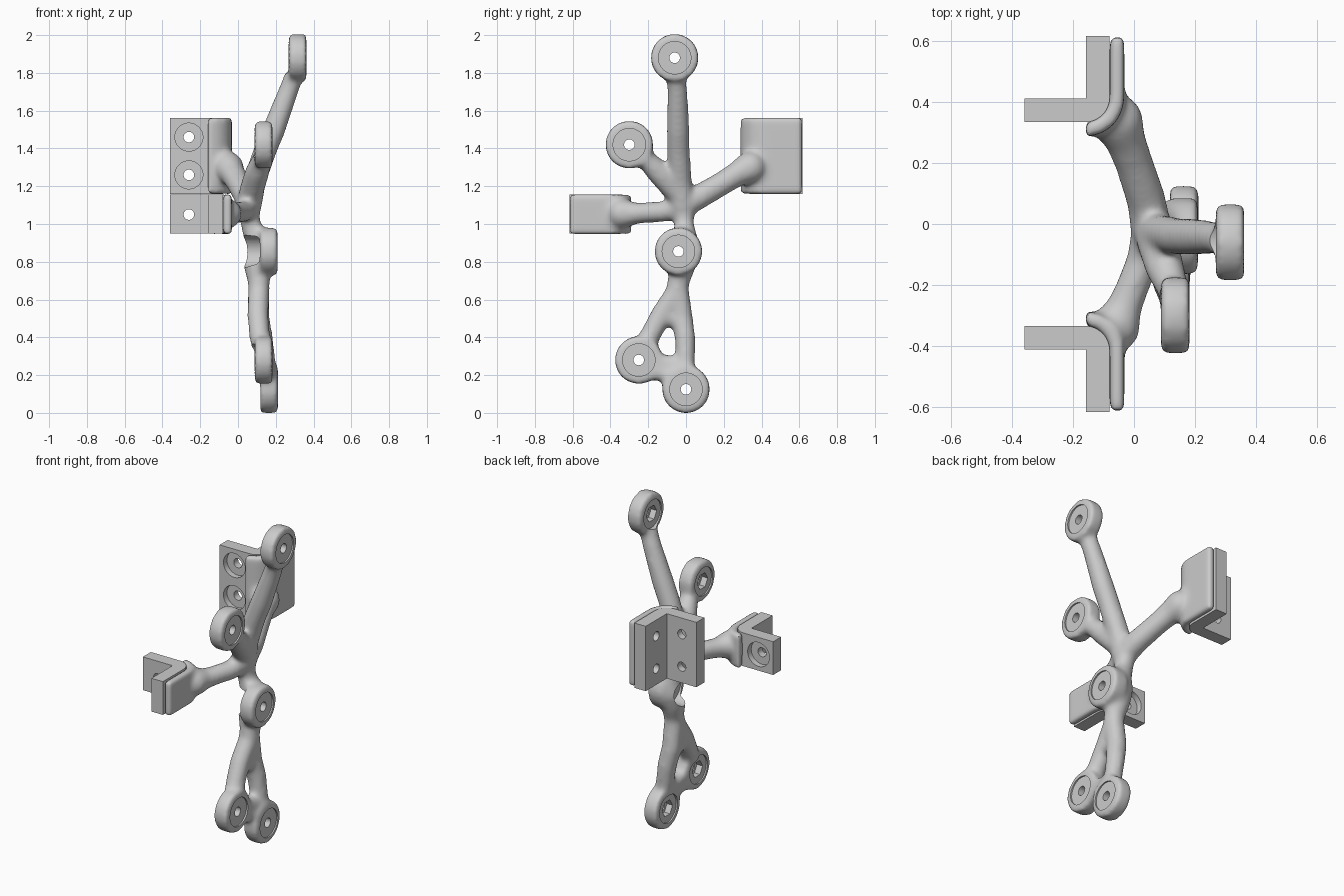
import bpy, bmesh, math
from mathutils import Matrix, Vector

if "Cube" in bpy.data.objects:
    bpy.data.objects.remove(bpy.data.objects["Cube"])


def make(name, bm):
    me = bpy.data.meshes.new(name)
    bmesh.ops.recalc_face_normals(bm, faces=bm.faces)
    bm.to_mesh(me)
    bm.free()
    ob = bpy.data.objects.new(name, me)
    bpy.context.collection.objects.link(ob)
    return ob


def bake(ob):
    dg = bpy.context.evaluated_depsgraph_get()
    me = bpy.data.meshes.new_from_object(ob.evaluated_get(dg))
    ob.modifiers.clear()
    ob.data = me


def add_cyl(bm, axis, c, r, depth, seg=48):
    rot = Matrix.Rotation(math.pi / 2, 4, 'Y' if axis == 'X' else 'X')
    bmesh.ops.create_cone(bm, cap_ends=True, segments=seg, radius1=r, radius2=r,
                          depth=depth, matrix=Matrix.Translation(c) @ rot)


def drill(ob, holes):
    """Subtract cylinders given as (axis, centre, radius, depth, segments)."""
    cutters = []
    for h in holes:
        bm = bmesh.new()
        add_cyl(bm, *h)
        cutter = make("cutter", bm)
        cutter.hide_render = True
        cutters.append(cutter)
        m = ob.modifiers.new("drill", 'BOOLEAN')
        m.operation, m.solver, m.object = 'DIFFERENCE', 'EXACT', cutter
    bake(ob)
    for c in cutters:
        bpy.data.objects.remove(c)


def limb(bm, pts):
    """Tapered round limb through (x, y, z, radius) points."""
    for a, b in zip(pts, pts[1:]):
        a, b = Vector(a), Vector(b)
        n = max(2, int((b - a).length / 0.018))
        for i in range(n + 1):
            p = a.lerp(b, i / n)
            bmesh.ops.create_icosphere(bm, subdivisions=3, radius=p[3] + 0.006,
                                       matrix=Matrix.Translation(p.xyz))


def prism(bm, outline, z0, z1):
    f = bm.faces.new([bm.verts.new((x, y, z0)) for x, y in outline])
    g = bmesh.ops.extrude_face_region(bm, geom=[f])
    bmesh.ops.translate(bm, vec=(0, 0, z1 - z0),
                        verts=[v for v in g['geom'] if isinstance(v, bmesh.types.BMVert)])


def bend(r, side, a0=-90, a1=0):
    """Rounded outer corner of a bracket, in plan."""
    return [(-0.16 + r * math.cos(math.radians(a0 + (a1 - a0) * i / 12)),
             side * (0.415 + r * math.sin(math.radians(a0 + (a1 - a0) * i / 12))))
            for i in range(13)]


def smooth(ob, angle=35):
    bpy.ops.object.select_all(action='DESELECT')
    bpy.context.view_layer.objects.active = ob
    ob.select_set(True)
    bpy.ops.object.shade_smooth_by_angle(angle=math.radians(angle))


bosses = {"top": (0.315, -0.06, 1.88), "upper_side": (0.135, -0.30, 1.42),
          "middle": (0.163, -0.04, 0.855), "lower_side": (0.135, -0.25, 0.28),
          "bottom": (0.165, 0.0, 0.125)}
brackets = [("large", 1, 1.16, 1.56, (1.26, 1.46)), ("small", -1, 0.95, 1.155, (1.05,))]

# organic body: limbs, bosses and pads fused and smoothed
bm = bmesh.new()
limb(bm, [(.06, -.02, 1.1, .062), (.085, -.03, 1.22, .057), (.14, -.04, 1.38, .056),
          (.19, -.042, 1.5, .056), (.265, -.045, 1.7, .048), (.298, -.055, 1.79, .045)])
limb(bm, [(.07, -.05, 1.17, .06), (.1, -.14, 1.27, .06), (.13, -.22, 1.35, .045)])
limb(bm, [(.055, -.01, 1.1, .062), (.04, .08, 1.15, .06), (0, .2, 1.22, .058),
          (-.03, .28, 1.27, .062), (-.055, .34, 1.30, .08)])
limb(bm, [(.05, -.03, 1.09, .055), (.03, -.12, 1.065, .05), (-.01, -.22, 1.06, .05),
          (-.035, -.28, 1.055, .054), (-.06, -.34, 1.055, .075)])
limb(bm, [(.055, -.015, 1.12, .06), (.065, -.01, 1.0, .046), (.1, -.005, .92, .062),
          (.1, -.005, .85, .07), (.1, -.02, .78, .065), (.11, -.038, .7, .054),
          (.11, -.06, .6, .05)])
limb(bm, [(.11, -.05, .64, .052), (.105, -.13, .52, .052), (.115, -.195, .4, .05),
          (.135, -.24, .3, .044)])
limb(bm, [(.11, -.04, .64, .052), (.11, -.02, .5, .052), (.13, -.005, .4, .05),
          (.155, -.003, .22, .044)])
limb(bm, [(.108, -.1, .53, .045), (.108, -.07, .5, .045)])
limb(bm, [(.135, -.2, .26, .042), (.14, -.1, .262, .042), (.15, -.02, .24, .042)])
limb(bm, [(.14, -.17, .22, .042), (.15, -.08, .205, .042)])
for c in bosses.values():
    add_cyl(bm, 'X', c, 0.126, 0.094)
for name, s, z0, z1, _ in brackets:
    inner, outer = bend(0.08, s), bend(0.128, s)
    outline = inner + [(-0.08, s * 0.615), (-0.032, s * 0.615)] + outer[::-1]
    prism(bm, outline, z0 - 0.004, z1 + 0.004)
body = make("organic_frame", bm)
m = body.modifiers.new("fuse", 'REMESH')
m.mode, m.voxel_size, m.use_smooth_shade = 'VOXEL', 0.012, True
m = body.modifiers.new("soften", 'SMOOTH')
m.factor, m.iterations = 0.5, 22
bake(body)
drill(body, [('X', (x - 0.1, y, z), 0.086, 0.4, 48) for x, y, z in bosses.values()])
smooth(body, 40)

# bushings with a bolt hole and a hexagonal pocket at the back
for name, (x, y, z) in bosses.items():
    bm = bmesh.new()
    add_cyl(bm, 'X', (x, y, z), 0.086, 0.076)
    ob = make(name + "_bushing", bm)
    drill(ob, [('X', (x, y, z), 0.028, 0.3, 32), ('X', (x - 0.05, y, z), 0.05, 0.1, 6)])
    smooth(ob)

# angle brackets with counterbored bolt holes in both flanges
for name, s, z0, z1, hole_z in brackets:
    bm = bmesh.new()
    outline = [(-0.36, s * 0.335)] + bend(0.08, s) + [
        (-0.08, s * 0.618), (-0.158, s * 0.618), (-0.158, s * 0.413), (-0.36, s * 0.413)]
    prism(bm, outline, z0, z1)
    ob = make(name + "_bracket", bm)
    holes = []
    for z in hole_z:
        holes += [('Y', (-0.26, s * 0.375, z), 0.028, 0.3, 32),
                  ('Y', (-0.26, s * 0.325, z), 0.074, 0.09, 48),
                  ('X', (-0.12, s * 0.515, z), 0.028, 0.2, 32),
                  ('X', (-0.07, s * 0.515, z), 0.074, 0.09, 48)]
    drill(ob, holes)
    smooth(ob)
